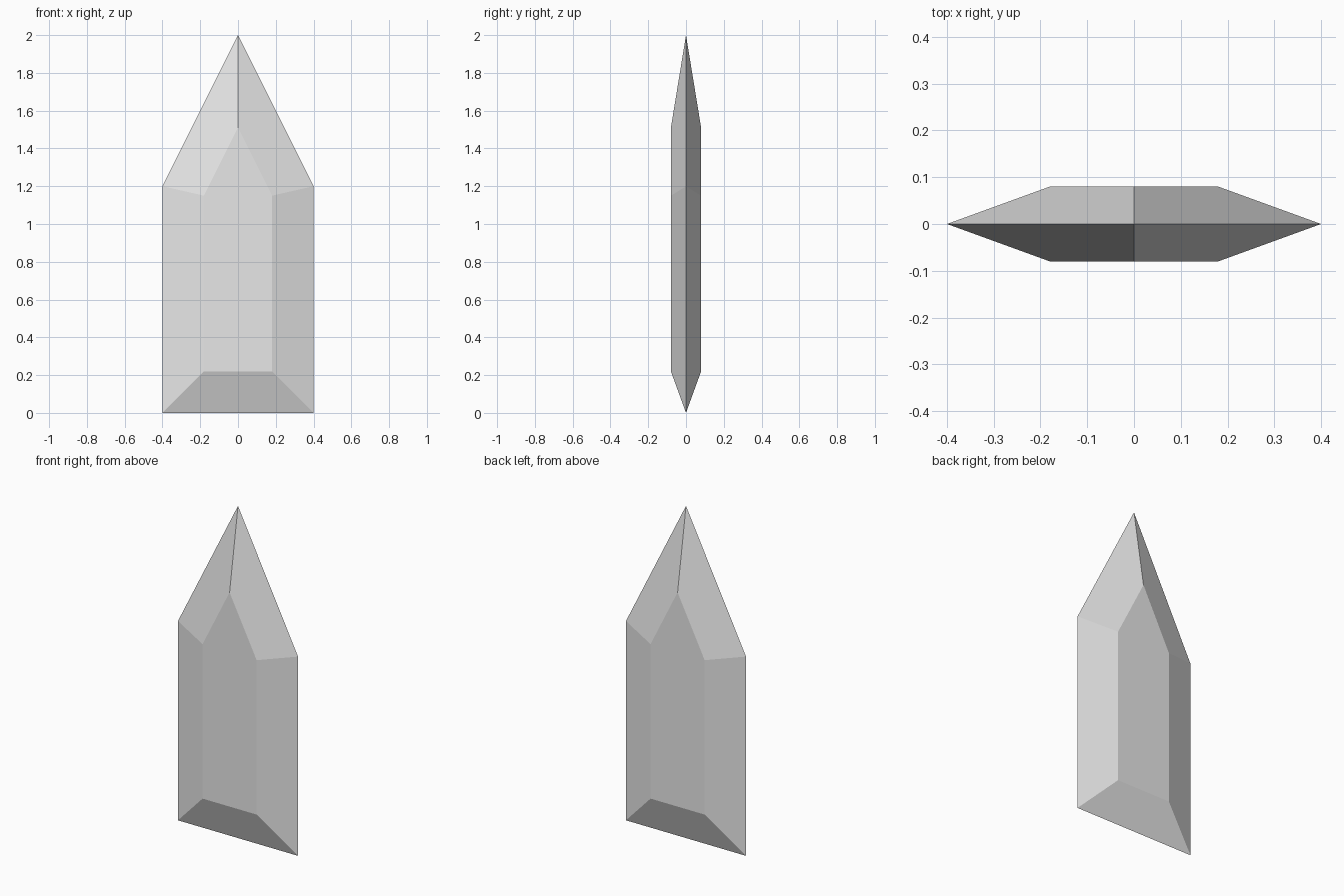
import bpy
import bmesh

cube = bpy.data.objects.get("Cube")
if cube:
    bpy.data.objects.remove(cube, do_unlink=True)

# Plain grey stone
stone = bpy.data.materials.new("light_grey")
stone.use_nodes = True
grey = (0.8, 0.8, 0.8, 1)
stone.diffuse_color = grey
stone.node_tree.nodes["Principled BSDF"].inputs["Base Color"].default_value = grey


def house(half_width, base, shoulder, tip):
    """Pointed outline in x and z, counter-clockwise seen from the front."""
    return [(-half_width, base), (half_width, base), (half_width, shoulder),
            (0, tip), (-half_width, shoulder)]


girdle = house(0.4, 0, 1.2, 2)
table = house(0.18, 0.22, 1.15, 1.51)
depth = 0.08

# Sharp rim shared by both sides, with a raised flat table on each
bm = bmesh.new()
rim = [bm.verts.new((x, 0, z)) for x, z in girdle]
for side in (-1, 1):
    flat = [bm.verts.new((x, side * depth, z)) for x, z in table]
    bm.faces.new(flat)
    for i in range(len(rim)):
        j = (i + 1) % len(rim)
        bm.faces.new((rim[i], rim[j], flat[j], flat[i]))
bmesh.ops.recalc_face_normals(bm, faces=bm.faces)

mesh = bpy.data.meshes.new("crystal_shard")
bm.to_mesh(mesh)
bm.free()
mesh.materials.append(stone)
shard = bpy.data.objects.new("crystal_shard", mesh)
bpy.context.collection.objects.link(shard)
